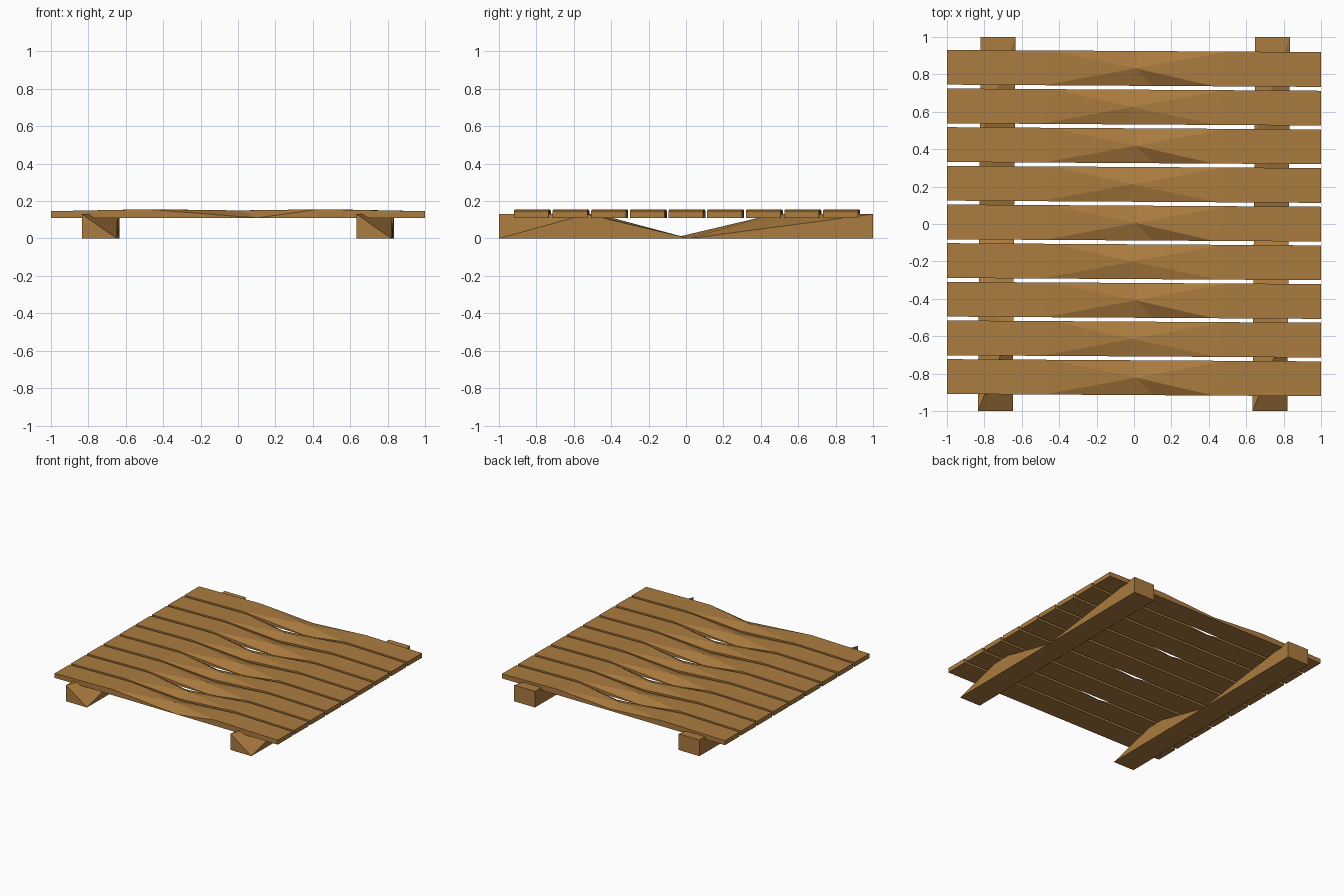
import bpy, bmesh, math
from mathutils import Matrix

if "Cube" in bpy.data.objects:
    bpy.data.objects.remove(bpy.data.objects["Cube"])

wood = bpy.data.materials.new("brown wood")
wood.diffuse_color = (0.41, 0.2, 0.05, 1)
wood.use_nodes = True
wood.node_tree.nodes["Principled BSDF"].inputs["Base Color"].default_value = wood.diffuse_color


def make(name, verts, faces, matrix):
    bm = bmesh.new()
    vs = [bm.verts.new(v) for v in verts]
    for f in faces:
        bm.faces.new([vs[i] for i in f])
    bmesh.ops.recalc_face_normals(bm, faces=bm.faces)
    bm.transform(matrix)
    me = bpy.data.meshes.new(name)
    bm.to_mesh(me)
    bm.free()
    me.materials.append(wood)
    ob = bpy.data.objects.new(name, me)
    bpy.context.collection.objects.link(ob)


# Plank: flat ends, middle worn to a ridge, deep notch in one long edge
W, T, H = 0.093, 0.036, 0.046
plank_verts = [
    (-1, -W, 0), (1, -W, 0), (1, W, 0), (-1, W, 0),
    (-1, -W, T), (1, -W, T), (1, W, T), (-1, W, T),
    (-.48, -W, H), (.43, -W, H), (.01, 0, .04), (.1, -W, 0),
    (-.45, W, H), (.5, W, H), (.02, W, .015)]
plank_faces = [
    (0, 3, 2, 1, 11), (0, 4, 7, 3), (1, 2, 6, 5),
    (0, 11, 8, 4), (11, 1, 5, 9), (8, 11, 10), (11, 9, 10),
    (4, 8, 7), (8, 12, 7), (8, 10, 12), (12, 10, 14), (14, 10, 13),
    (10, 9, 13), (9, 5, 6), (9, 6, 13), (3, 7, 12, 14, 13, 6, 2)]

# Nine planks, every other one turned round, all slightly skewed
for i in range(9):
    y = 0.832 - i * 0.2067
    m = (Matrix.Translation((0, y, 0.11))
         @ Matrix.Rotation(-0.006 + math.pi * (i % 2), 4, 'Z'))
    make("plank_%d" % (i + 1), plank_verts, plank_faces, m)

# Support rail: hewn beam with a V cut almost through the middle
R, Z = 0.093, 0.13
rail_verts = [
    (-R, -1, 0), (R, -1, 0), (R, 1, 0), (-R, 1, 0),
    (-R, -1, Z), (R, -.53, Z), (-R, -.47, Z), (-R, .47, Z),
    (R, 1, Z), (-R, 1, Z), (-R, -.03, .012), (R, .02, 0)]
rail_faces = [
    (0, 3, 2, 11, 1), (0, 1, 4), (3, 9, 8, 2), (0, 4, 6, 10, 7, 9, 3),
    (1, 11, 5), (11, 2, 8), (1, 5, 4), (4, 5, 6), (6, 5, 11),
    (6, 11, 10), (7, 10, 11), (7, 11, 8), (7, 8, 9)]

for side, x in (("left", -0.734), ("right", 0.734)):
    m = Matrix.Translation((x, 0, 0)) @ Matrix.Rotation(-0.007, 4, 'Z')
    make(side + "_rail", rail_verts, rail_faces, m)
